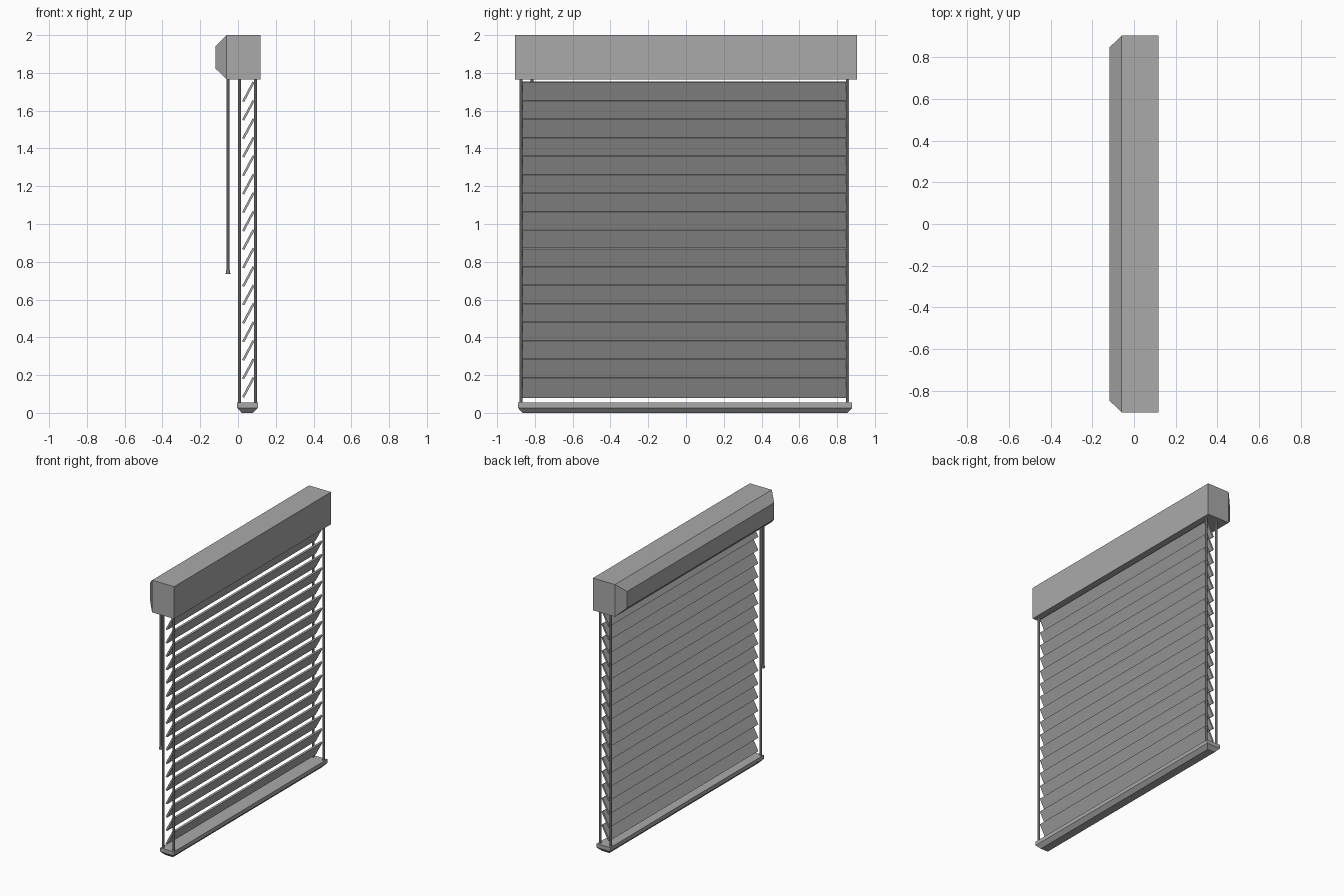
import bpy, bmesh
from math import radians
from mathutils import Matrix, Vector

cube = bpy.data.objects.get("Cube")
if cube:
    bpy.data.objects.remove(cube, do_unlink=True)

grey = bpy.data.materials.new("matte_grey")
grey.use_nodes = True
colour = (0.4, 0.4, 0.4, 1)
grey.diffuse_color = colour
grey.node_tree.nodes["Principled BSDF"].inputs["Base Color"].default_value = colour


def finish(name, bm):
    bmesh.ops.recalc_face_normals(bm, faces=bm.faces)
    mesh = bpy.data.meshes.new(name)
    bm.to_mesh(mesh)
    bm.free()
    mesh.materials.append(grey)
    obj = bpy.data.objects.new(name, mesh)
    bpy.context.collection.objects.link(obj)
    return obj


def box(bm, low, high, turn=None):
    """Add a box between two corners, optionally turned about its centre."""
    low, high = Vector(low), Vector(high)
    matrix = Matrix.Translation((low + high) / 2)
    if turn:
        matrix = matrix @ turn
    matrix = matrix @ Matrix.Diagonal((*(high - low), 1))
    return bmesh.ops.create_cube(bm, size=1, matrix=matrix)["verts"]


def taper(bm, verts, direction, depth, inset):
    """Extrude the face pointing in a direction and shrink its rim evenly."""
    direction = Vector(direction)
    bm.normal_update()
    face = max(bm.faces, key=lambda f: f.normal.dot(direction))
    centre = face.calc_center_median()
    new = bmesh.ops.extrude_discrete_faces(bm, faces=[face])["faces"][0]
    for v in new.verts:
        for axis in range(3):
            if direction[axis]:
                v.co[axis] += direction[axis] * depth
            else:
                v.co[axis] -= inset if v.co[axis] > centre[axis] else -inset


def rod(name, x, y, bottom, top, r_low, r_high):
    bm = bmesh.new()
    bmesh.ops.create_cone(
        bm, cap_ends=True, segments=8, radius1=r_low, radius2=r_high,
        depth=top - bottom,
        matrix=Matrix.Translation((x, y, (bottom + top) / 2)))
    return finish(name, bm)


# Head box with a chamfered back
bm = bmesh.new()
verts = box(bm, (-0.06, -0.905, 1.765), (0.118, 0.905, 2))
taper(bm, verts, (-1, 0, 0), 0.058, 0.057)
finish("head_box", bm)

# Bottom rail with a tapered underside
bm = bmesh.new()
verts = box(bm, (-0.005, -0.89, 0.027), (0.105, 0.88, 0.055))
taper(bm, verts, (0, 0, -1), 0.027, 0.025)
finish("bottom_rail", bm)

# Tilted slats
bm = bmesh.new()
tilt = Matrix.Rotation(radians(-62), 4, "Y")
for i in range(17):
    z = 0.135 + i * 0.0978
    box(bm, (-0.004, -0.866, z - 0.006), (0.114, 0.85, z + 0.006), tilt)
finish("slats", bm)

# Corner cords
for side, y in (("right", -0.874), ("left", 0.856)):
    for place, x in (("inner", 0.008), ("outer", 0.092)):
        rod(f"{side}_{place}_cord", x, y, 0.05, 1.77, 0.008, 0.008)

# Pull cord and its tassel
rod("pull_cord", -0.053, -0.815, 0.755, 1.77, 0.007, 0.007)
rod("pull_tassel", -0.053, -0.815, 0.735, 0.765, 0.013, 0.008)
